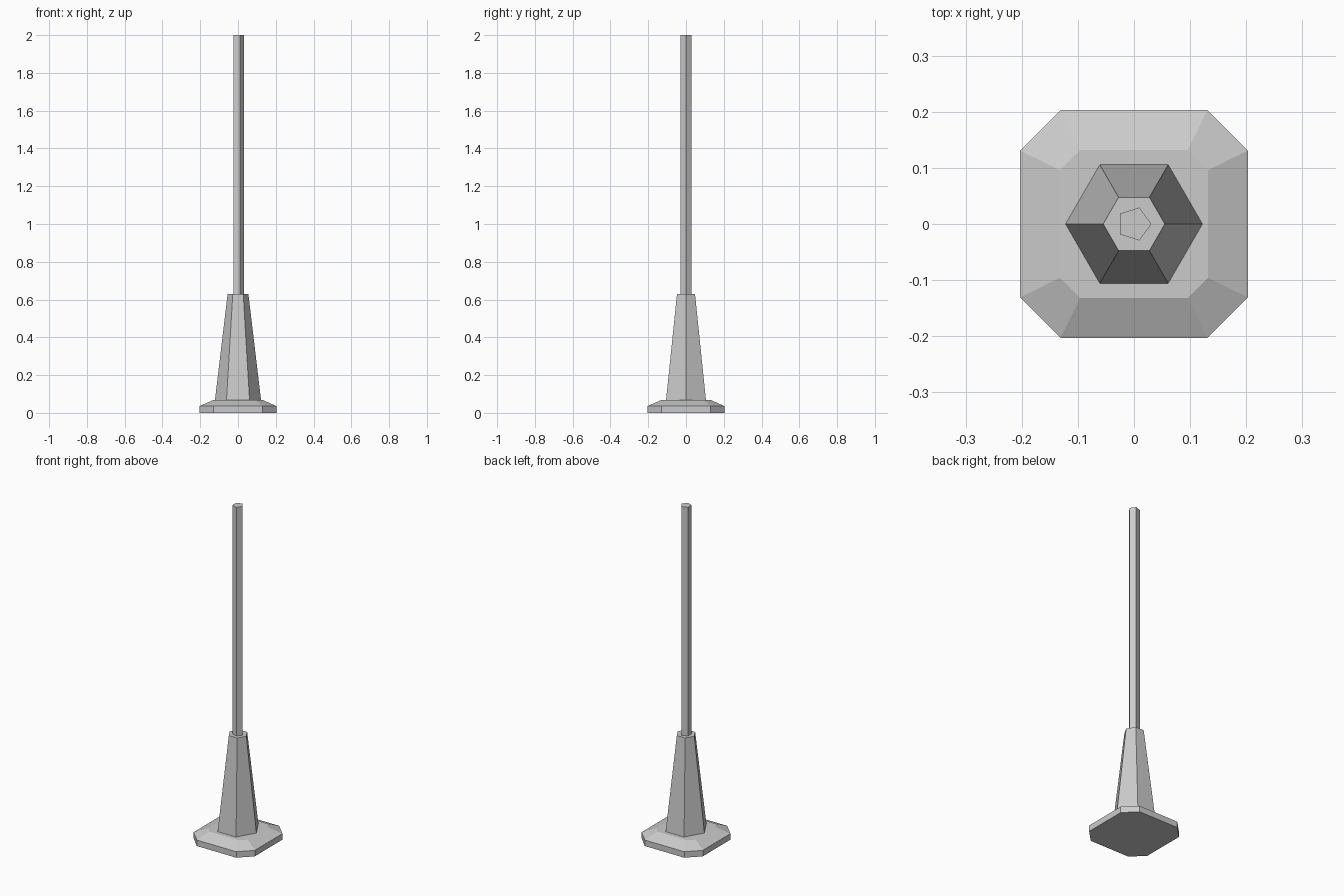
import bpy
from math import cos, sin, tau

cube = bpy.data.objects.get("Cube")
if cube:
    bpy.data.objects.remove(cube, do_unlink=True)

grey = bpy.data.materials.new("light_grey")
grey.use_nodes = True
colour = (0.6, 0.6, 0.6, 1)
grey.diffuse_color = colour
grey.node_tree.nodes["Principled BSDF"].inputs["Base Color"].default_value = colour


def polygon(sides, radius):
    """Regular ring with one corner on +x."""
    return [(radius * cos(tau * i / sides), radius * sin(tau * i / sides))
            for i in range(sides)]


def cut_square(half, flat):
    """Square ring with its corners cut off, counter-clockwise."""
    ring = []
    x, y, u, v = half, flat, flat, half
    for _ in range(4):
        ring += [(x, y), (u, v)]
        x, y, u, v = -y, x, -v, u
    return ring


def loft(name, levels):
    """Flat-shaded closed solid through (ring, height) levels."""
    n = len(levels[0][0])
    verts = [(x, y, z) for ring, z in levels for x, y in ring]
    faces = [tuple(reversed(range(n))),
             tuple(range(len(verts) - n, len(verts)))]
    for k in range(len(levels) - 1):
        a, b = k * n, (k + 1) * n
        for i in range(n):
            j = (i + 1) % n
            faces.append((a + i, a + j, b + j, b + i))
    mesh = bpy.data.meshes.new(name)
    mesh.from_pydata(verts, [], faces)
    mesh.materials.append(grey)
    obj = bpy.data.objects.new(name, mesh)
    bpy.context.collection.objects.link(obj)
    return obj


# Bevelled foot plate
rim = cut_square(0.203, 0.131)
loft("foot_plate", [(rim, 0), (rim, 0.036), (cut_square(0.132, 0.096), 0.068)])

# Tapered six-sided socket
loft("tapered_socket", [(polygon(6, 0.122), 0.068), (polygon(6, 0.055), 0.63)])

# Five-sided pole
pole = polygon(5, 0.031)
loft("pole", [(pole, 0.63), (pole, 2.0)])
